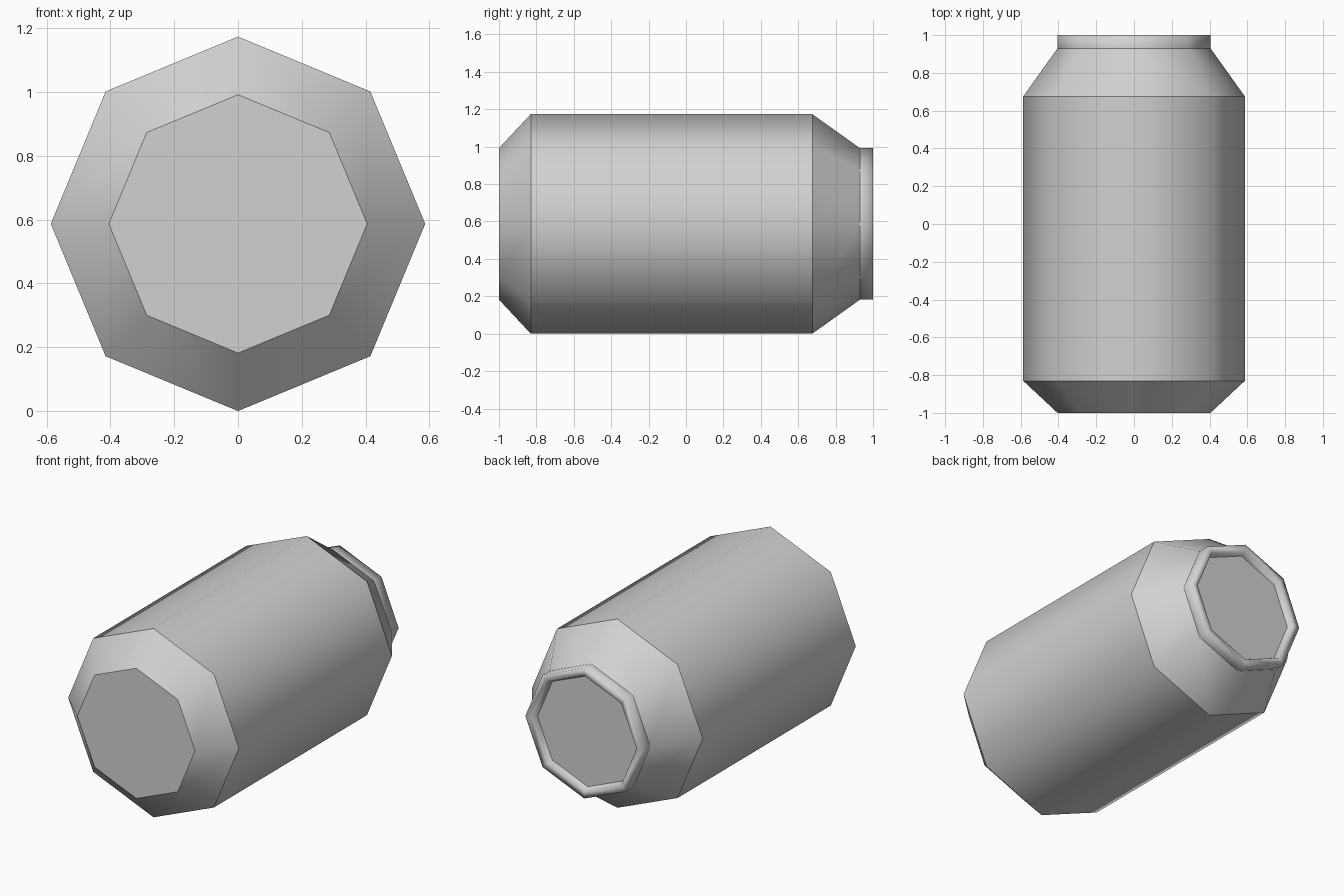
import bpy
import bmesh
from math import cos, sin, pi

cube = bpy.data.objects.get("Cube")
if cube:
    bpy.data.objects.remove(cube, do_unlink=True)

SIDES = 8
RADIUS = 0.587      # body
NECK = 0.405        # base, neck and rim
LID = 0.345         # recessed lid

# Single plain metal colour
grey = bpy.data.materials.new("light grey metal")
grey.use_nodes = True
colour = (0.64, 0.64, 0.64, 1)
grey.diffuse_color = colour
grey.node_tree.nodes["Principled BSDF"].inputs["Base Color"].default_value = colour


def lathe(name, profile, crease=False, front_cap=False, back_cap=False):
    """Turn (y, radius) points round the lying can's axis."""
    bm = bmesh.new()
    rings = []
    for y, r in profile:
        angles = [2 * pi * i / SIDES for i in range(SIDES)]
        rings.append([bm.verts.new((r * cos(a), y, RADIUS + r * sin(a))) for a in angles])
    for a, b in zip(rings, rings[1:]):
        for i in range(SIDES):
            j = (i + 1) % SIDES
            bm.faces.new((a[i], b[i], b[j], a[j])).smooth = True
    if front_cap:
        bm.faces.new(rings[0])
    if back_cap:
        bm.faces.new(rings[-1][::-1])
    # Keep the edges around each ring sharp, the lengthwise ones smooth
    if crease:
        for ring in rings:
            for i in range(SIDES):
                edge = bm.edges.get((ring[i - 1], ring[i]))
                if edge:
                    edge.smooth = False
    mesh = bpy.data.meshes.new(name)
    bm.to_mesh(mesh)
    bm.free()
    mesh.materials.append(grey)
    obj = bpy.data.objects.new(name, mesh)
    bpy.context.collection.objects.link(obj)
    return obj


# Body with flat base, bevelled foot, straight wall and sloping shoulder
lathe("can_body", [(-1, NECK), (-0.83, RADIUS), (0.675, RADIUS), (0.93, NECK)],
      crease=True, front_cap=True)

# Softly shaded rim, turning over into the recess
lathe("rim", [(0.93, NECK), (1, NECK), (1, 0.36), (0.965, LID)])

# Flat lid set inside the rim
lathe("lid", [(0.965, LID)], back_cap=True)
